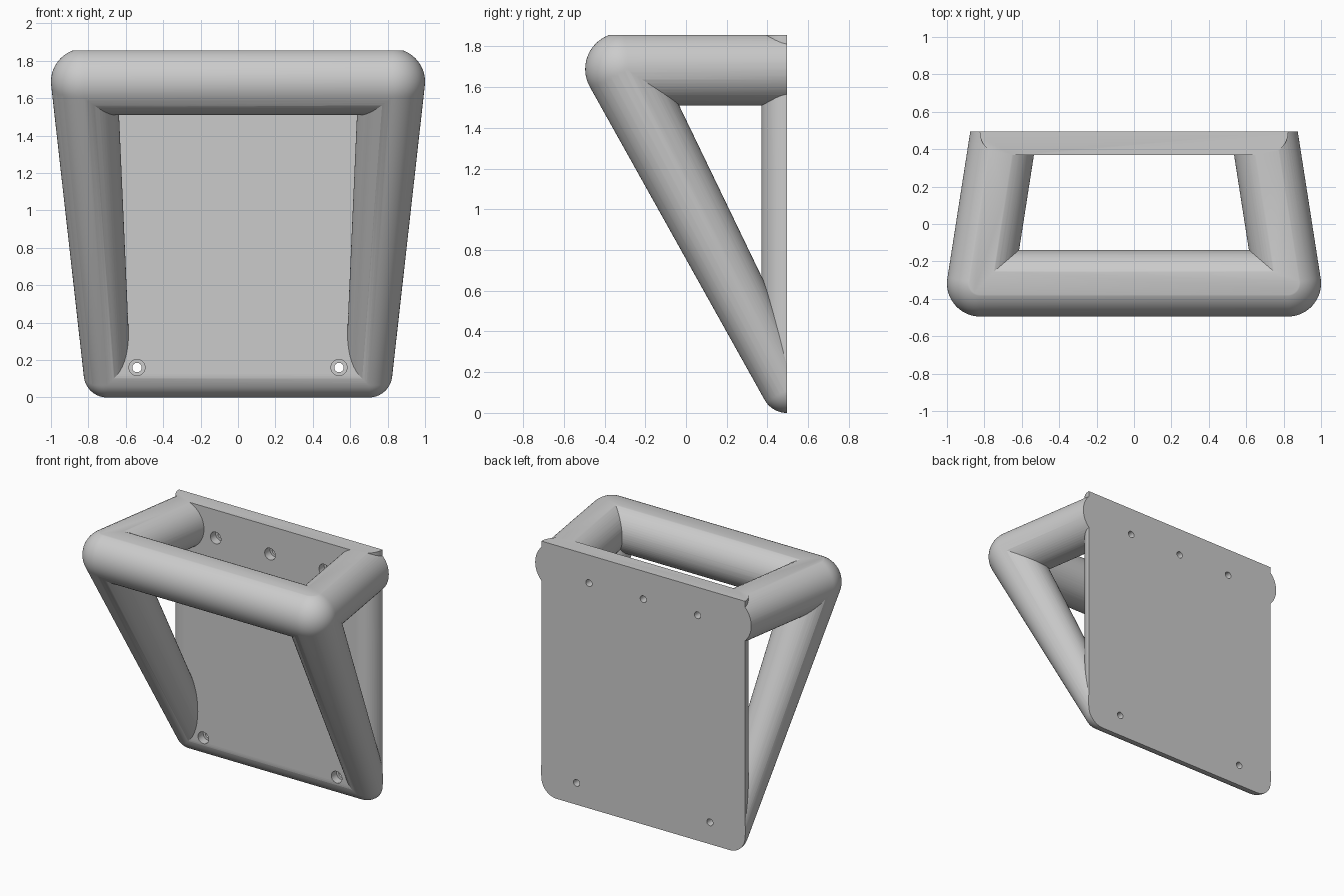
import bpy, bmesh, math
from mathutils import Matrix, Vector

if "Cube" in bpy.data.objects:
    bpy.data.objects.remove(bpy.data.objects["Cube"])

BACK, TOP = 0.495, 1.855        # flat rear and top planes
R, r = 0.178, 0.125             # tube radius at the top, edge radius of the plate


def finish(bm, name):
    bmesh.ops.recalc_face_normals(bm, faces=bm.faces)
    me = bpy.data.meshes.new(name)
    bm.to_mesh(me)
    bm.free()
    ob = bpy.data.objects.new(name, me)
    bpy.context.collection.objects.link(ob)
    return ob


def hull(name, balls):
    """Convex skin around spheres given as (centre, radius)."""
    bm = bmesh.new()
    for centre, rad in balls:
        bmesh.ops.create_uvsphere(bm, u_segments=64, v_segments=32, radius=rad,
                                  matrix=Matrix.Translation(centre))
    bmesh.ops.delete(bm, geom=bm.faces[:], context='FACES_ONLY')
    bmesh.ops.delete(bm, geom=bm.edges[:], context='EDGES_FACES') if not bm.verts else None
    pts = [v.co.copy() for v in bm.verts]
    bm.free()
    bm = bmesh.new()
    for p in pts:
        bm.verts.new(p)
    bmesh.ops.remove_doubles(bm, verts=bm.verts, dist=1e-5)
    res = bmesh.ops.convex_hull(bm, input=bm.verts[:])
    loose = {g for g in res['geom_interior'] + res['geom_unused']
             if isinstance(g, bmesh.types.BMVert)}
    bmesh.ops.delete(bm, geom=list(loose), context='VERTS')
    return finish(bm, name)


def box(name, lo, hi):
    lo, hi = Vector(lo), Vector(hi)
    bm = bmesh.new()
    bmesh.ops.create_cube(bm, size=1, matrix=Matrix.Translation((lo + hi) / 2)
                          @ Matrix.Diagonal((*(hi - lo), 1)))
    return finish(bm, name)


def peg(name, x, z, rad, y0, y1):
    bm = bmesh.new()
    bmesh.ops.create_cone(bm, cap_ends=True, segments=32, radius1=rad, radius2=rad,
                          depth=y1 - y0, matrix=Matrix.Translation((x, (y0 + y1) / 2, z))
                          @ Matrix.Rotation(math.pi / 2, 4, 'X'))
    return finish(bm, name)


def combine(target, other, op):
    bpy.context.view_layer.objects.active = target
    mod = target.modifiers.new(op.title(), 'BOOLEAN')
    mod.operation, mod.object, mod.solver = op, other, 'MANIFOLD'
    bpy.ops.object.modifier_apply(modifier=mod.name)
    bpy.data.objects.remove(other)


# Back plate with rounded bottom and side edges
frame = hull("wall_bracket", [((s * 0.70, BACK, z), r) for s in (-1, 1) for z in (r, 2.1)])

# Front top bar, then side arms and tapered sloping legs
corner = {s: Vector((s * 0.822, -0.317, 1.688)) for s in (-1, 1)}
parts = [hull("front_bar", [(corner[-1], R), (corner[1], R)])]
for s in (-1, 1):
    parts.append(hull("side_arm", [(corner[s], R),
                                   (corner[s] + Vector((-s * 0.156, 1, 0)) * 1.1, R)]))
    parts.append(hull("sloping_leg", [(corner[s], R), ((s * 0.70, BACK, r), r)]))
for part in parts:
    combine(frame, part, 'UNION')

# Trim flat at the rear and top
combine(frame, box("trim", (-2, -2, -1), (2, BACK, TOP)), 'INTERSECT')

# Counterbored screw holes
for x, z in ((-0.54, 0.16), (0.54, 0.16), (-0.44, 1.65), (0, 1.65), (0.44, 1.65)):
    combine(frame, peg("screw_hole", x, z, 0.025, 0.3, 0.6), 'DIFFERENCE')
    combine(frame, peg("screw_head", x, z, 0.043, 0.3, 0.43), 'DIFFERENCE')

bpy.ops.object.select_all(action='DESELECT')
frame.select_set(True)
bpy.context.view_layer.objects.active = frame
bpy.ops.object.shade_smooth_by_angle(angle=math.radians(25))
